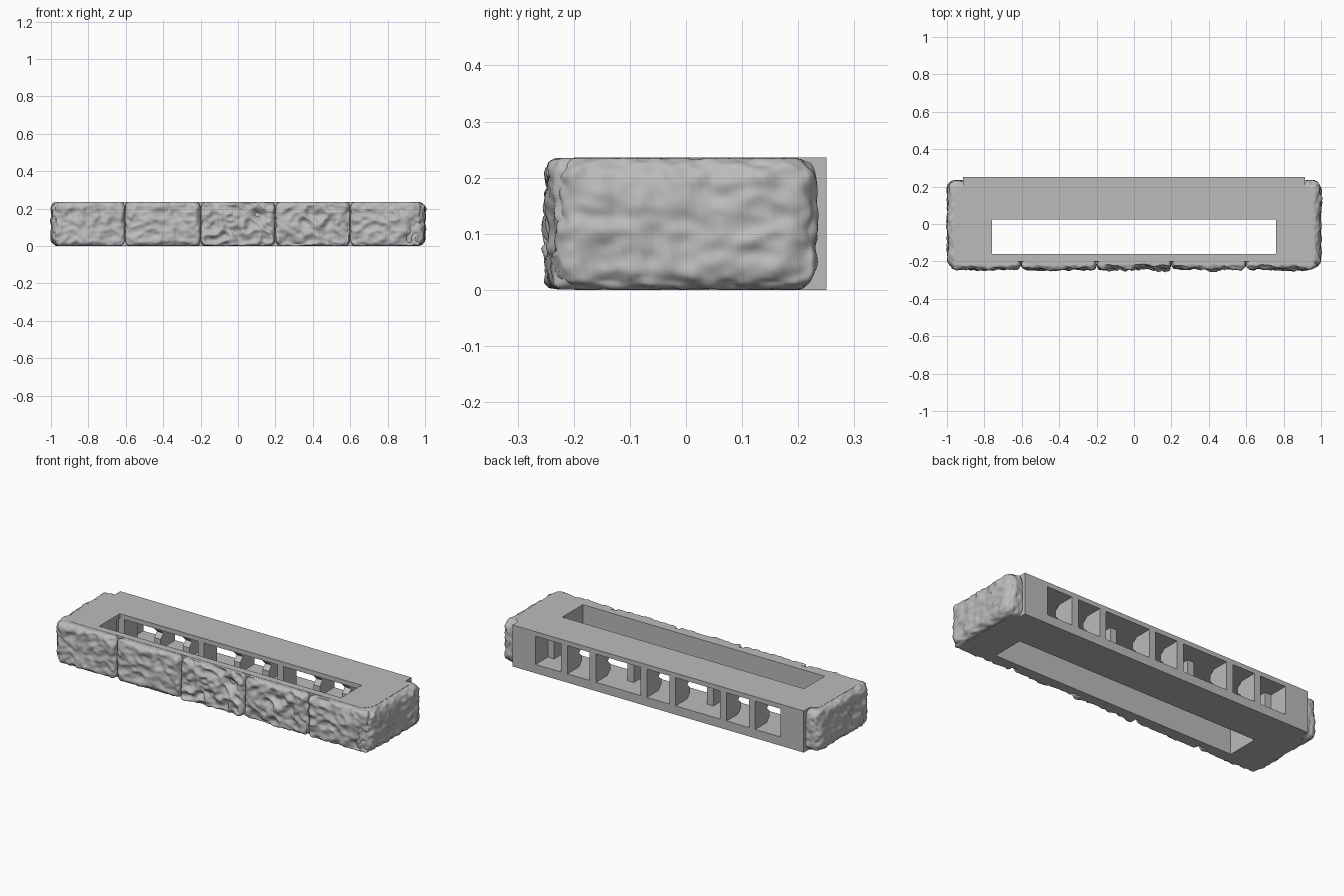
import bpy, bmesh, math
from mathutils import Vector, noise

old = bpy.data.objects.get("Cube")
if old:
    bpy.data.objects.remove(old)

H = 0.236
stone_grey = bpy.data.materials.new("stone_grey")
stone_grey.use_nodes = True
GREY = (0.5, 0.5, 0.5, 1)
stone_grey.diffuse_color = GREY
stone_grey.node_tree.nodes["Principled BSDF"].inputs["Base Color"].default_value = GREY


def finish(bm, name):
    bmesh.ops.recalc_face_normals(bm, faces=bm.faces)
    mesh = bpy.data.meshes.new(name)
    bm.to_mesh(mesh)
    bm.free()
    mesh.materials.append(stone_grey)
    obj = bpy.data.objects.new(name, mesh)
    bpy.context.collection.objects.link(obj)
    return obj


def prism(name, points, shift):
    """Extrude a flat outline along a vector."""
    bm = bmesh.new()
    face = bm.faces.new([bm.verts.new(p) for p in points])
    made = bmesh.ops.extrude_face_region(bm, geom=[face])["geom"]
    bmesh.ops.translate(bm, vec=shift, verts=[v for v in made if isinstance(v, bmesh.types.BMVert)])
    return finish(bm, name)


def box(name, x0, x1, y0, y1, z0, z1):
    outline = [(x0, y0, z0), (x1, y0, z0), (x1, y1, z0), (x0, y1, z0)]
    return prism(name, outline, (0, 0, z1 - z0))


def cut(obj, cutter):
    mod = obj.modifiers.new("cut", "BOOLEAN")
    mod.operation = "DIFFERENCE"
    mod.solver = "EXACT"
    mod.object = cutter
    bpy.context.view_layer.objects.active = obj
    bpy.ops.object.modifier_apply(modifier=mod.name)
    bpy.data.objects.remove(cutter)


# Core body with a through slot and a long opening in the back
half = [(0.915, 0.25), (0.915, 0.2), (0.955, 0.17), (0.96, -0.15), (0.92, -0.2)]
outline = half + [(-x, y) for x, y in reversed(half)]
core = prism("core_body", [(x, y, 0) for x, y in outline], (0, 0, H))
cut(core, box("slot_cutter", -0.76, 0.76, -0.16, 0.025, -0.1, 0.4))
cut(core, box("opening_cutter", -0.77, 0.77, 0.0, 0.3, 0.05, 0.21))

# Clip posts: pairs at the back face, each with a notched inner edge
post_profile = [(0.25, 0.05), (0.25, 0.21), (0.15, 0.21), (0.12, 0.185), (0.12, 0.155),
                (0.145, 0.13), (0.12, 0.105), (0.12, 0.075), (0.15, 0.05)]
for centre in (-0.5, 0, 0.5):
    for side in (-1, 1):
        x = centre + side * 0.09
        prism("clip_post", [(x - 0.02, y, z) for y, z in post_profile], (0.04, 0, 0))

# Inner blocks between the clips
for x in (-0.75, -0.25, 0.25, 0.75):
    box("inner_block", x - 0.02, x + 0.02, 0.025, 0.14, 0.05, 0.21)


def rough_stone(name, x0, x1, y0, y1, radius, relief, out, seed):
    """Rounded block whose outer face is chiselled by layered noise."""
    bm = bmesh.new()
    bmesh.ops.create_cube(bm, size=1)
    bmesh.ops.subdivide_edges(bm, edges=bm.edges, cuts=37, use_grid_fill=True)
    centre = Vector(((x0 + x1) / 2, (y0 + y1) / 2, H / 2))
    size = Vector((x1 - x0, y1 - y0, H))
    inner = Vector([max(s / 2 - radius, 0.004) for s in size])
    out = Vector(out)
    for v in bm.verts:
        p = Vector([c * s for c, s in zip(v.co, size)])
        core_p = Vector([max(-i, min(i, c)) for c, i in zip(p, inner)])
        d = p - core_p
        if d.length > radius:
            p = core_p + d.normalized() * radius
        q = p + centre + Vector((seed * 7.3, seed * 3.1, 0))
        broad = noise.noise(q * 9)
        facet = abs(noise.noise(q * 15 + Vector((4, 9, 2))))
        fine = noise.noise(q * 42)
        amount = relief * (0.7 * broad - 1.2 * facet + 0.15 * fine)
        facing = max(0, d.normalized().dot(out)) if d.length else 0
        p += out * amount * facing
        p += d * 0.12 * fine
        v.co = p + centre
        v.co.z = max(0.001, min(H - 0.001, v.co.z))
    for f in bm.faces:
        f.smooth = True
    return finish(bm, name)


# Front row of stones, with rougher ones in the middle
joints = [-0.98, -0.605, -0.2, 0.2, 0.6, 0.98]
reliefs = [0.018, 0.02, 0.045, 0.035, 0.025]
for i, relief in enumerate(reliefs):
    rough_stone("front_stone", joints[i] + 0.002, joints[i + 1] - 0.002, -0.246, -0.168,
                0.03, relief, (0, -1, 0), i + 1)

# End stones wrapping the two short sides
for side, name in ((-1, "right_end_stone"), (1, "left_end_stone")):
    a, b = sorted((side * 0.88, side * 1.0))
    rough_stone(name, a, b, -0.232, 0.232, 0.045, 0.014, (side, 0, 0), 8 + side)
